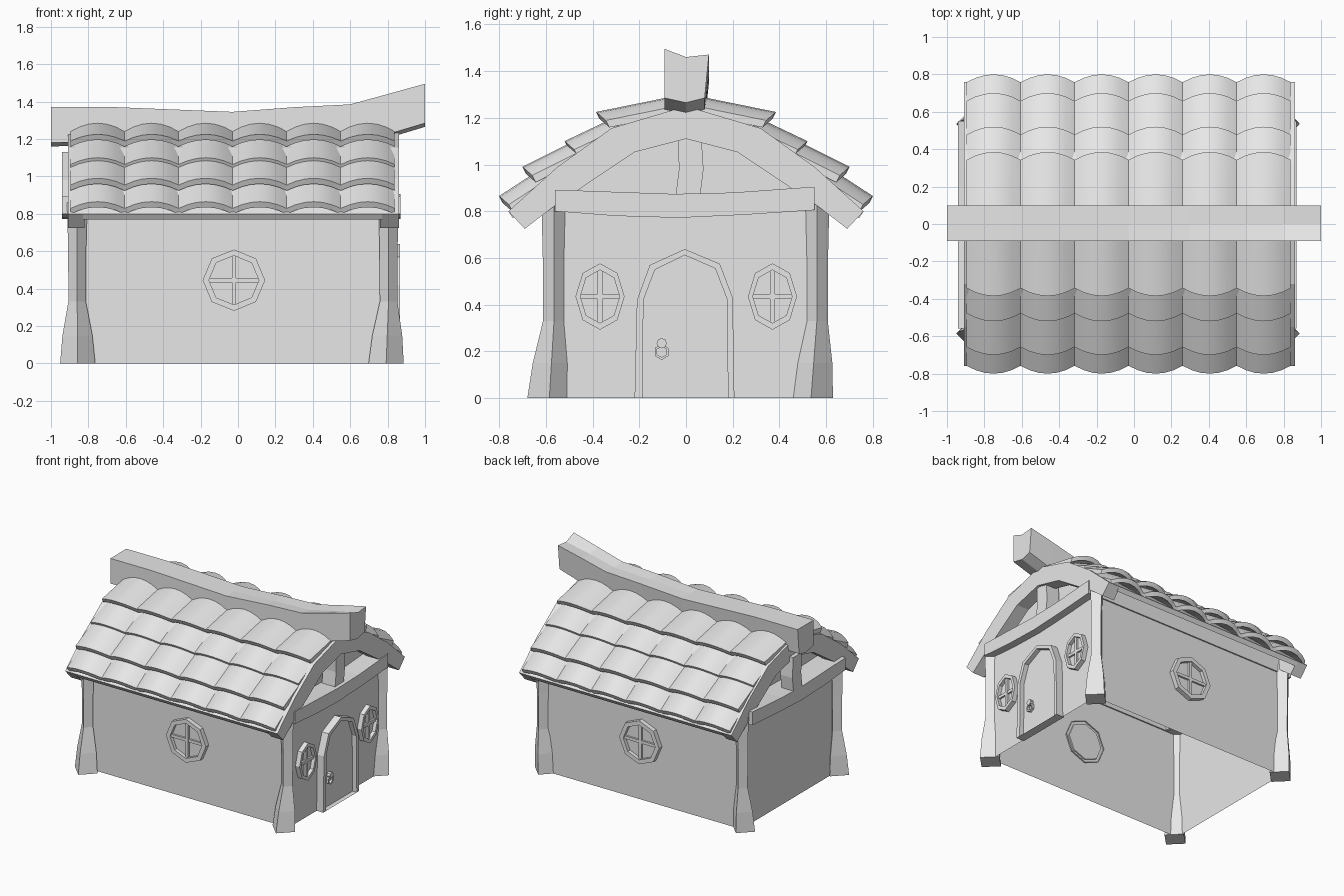
import bpy, bmesh, math

if "Cube" in bpy.data.objects:
    bpy.data.objects.remove(bpy.data.objects["Cube"])

GREY = (0.8, 0.8, 0.8, 1)
mat = bpy.data.materials.new("plain grey")
mat.use_nodes = True
mat.diffuse_color = GREY
mat.node_tree.nodes["Principled BSDF"].inputs["Base Color"].default_value = GREY


def loft(name, rings, caps=True, smooth=False):
    """Skin a series of equal closed rings."""
    bm = bmesh.new()
    rows = [[bm.verts.new(p) for p in ring] for ring in rings]
    n = len(rows[0])
    for a, b in zip(rows, rows[1:]):
        for i in range(n):
            j = (i + 1) % n
            bm.faces.new((a[i], a[j], b[j], b[i]))
    if caps:
        bm.faces.new(rows[0])
        bm.faces.new(rows[-1])
    bmesh.ops.recalc_face_normals(bm, faces=bm.faces)
    mesh = bpy.data.meshes.new(name)
    bm.to_mesh(mesh)
    bm.free()
    mesh.materials.append(mat)
    ob = bpy.data.objects.new(name, mesh)
    bpy.context.collection.objects.link(ob)
    if smooth:
        bpy.ops.object.select_all(action="DESELECT")
        ob.select_set(True)
        bpy.context.view_layer.objects.active = ob
        bpy.ops.object.shade_smooth_by_angle(angle=math.radians(32))
    return ob


def along_x(u, v, d):
    return (d, u, v)


def prism(name, pts, place, d0, d1):
    return loft(name, [[place(u, v, d) for u, v in pts] for d in (d0, d1)])


def frame(name, outer, inner, place, d0, d1):
    """Hollow surround: outer and inner outlines between two depths."""
    steps = ((outer, d0), (outer, d1), (inner, d1), (inner, d0))
    return loft(name, [[place(u, v, d) for u, v in pts] for pts, d in steps], caps=False)


def rect(u0, u1, v0, v1):
    return [(u0, v0), (u1, v0), (u1, v1), (u0, v1)]


def mirrored(half):
    """Complete an outline that starts on the centre line."""
    return half + [(-u, v) for u, v in reversed(half) if u > 0]


# Walls, open underneath
X0, X1, Y = -0.85, 0.81, 0.555
loft("walls", [[(X0, -Y, z), (X1, -Y, z), (X1, Y, z), (X0, Y, z)] for z in (0, 0.82)],
     caps=False)
gable = mirrored([(0, 1.22), (0.32, 1.12), (0.54, 0.97), (0.54, 0.8)])
for side, x in (("left", 0.71), ("right", -0.75)):
    prism(side + "_gable_wall", gable, along_x, x - 0.01, x + 0.01)
for side, y in (("front", -Y), ("back", Y)):
    prism(side + "_upper_wall", rect(y - 0.01, y + 0.01, 0.8, 0.96), along_x, -0.83, 0.77)

# Corner posts: turned square section with a flared foot
for px, tx, xname in ((-0.857, -0.86, "right"), (0.792, 0.805, "left")):
    for py, ty, yname in ((-0.585, -0.565, "front"), (0.535, 0.56, "back")):
        rings = []
        for z, r in ((0, 0.094), (0.15, 0.08), (0.33, 0.047), (0.6, 0.048), (0.86, 0.054)):
            t = min(z / 0.33, 1)
            cx, cy = px + (tx - px) * t, py + (ty - py) * t
            rings.append([(cx - r, cy, z), (cx, cy - r, z), (cx + r, cy, z), (cx, cy + r, z)])
        loft(f"{yname}_{xname}_post", rings)

# Curved barge boards, tie beams and king posts on both gables
outer = [(0, 1.25), (0.32, 1.155), (0.55, 0.99), (0.76, 0.8)]
inner = [(0, 1.11), (0.22, 1.053), (0.56, 0.825), (0.69, 0.725)]
arch = outer + inner[::-1] + [(-u, v) for u, v in inner[1:]] + [(-u, v) for u, v in outer[:0:-1]]
tie = [(-0.56, 0.8), (-0.3, 0.78), (-0.03, 0.772), (0.25, 0.785), (0.55, 0.805),
       (0.55, 0.905), (0.2, 0.88), (-0.05, 0.874), (-0.56, 0.892)]
king = [(-0.045, 0.86), (0.06, 0.86), (0.075, 0.98), (0.065, 1.13), (-0.035, 1.13), (-0.03, 0.98)]
for side, b0, b1, t0, t1 in (("left", 0.76, 0.86, 0.72, 0.868), ("right", -0.91, -0.82, -0.94, -0.76)):
    prism(side + "_barge_board", arch, along_x, b0, b1)
    prism(side + "_tie_beam", tie, along_x, t0, t1)
    prism(side + "_king_post", king, along_x, b0 - 0.03, b1 - 0.02)

# Roof deck under the tiles
deck = outer + [(u - 0.02, v - 0.03) for u, v in outer[:0:-1]] + [(0, 1.22)]
for side, s in (("front", -1), ("back", 1)):
    prism(side + "_roof_deck", [(s * u, v) for u, v in deck], along_x, -0.83, 0.77)

# Four courses of scalloped tiles on each slope: lower edge, upper edge
courses = [((0.80, 0.865), (0.60, 0.995)), ((0.70, 0.99), (0.45, 1.115)),
           ((0.52, 1.1), (0.32, 1.195)), ((0.385, 1.225), (0.04, 1.295))]
SCALLOPS, SEG = 6, 6
TX0, TX1 = -0.895, 0.838
for side, s in (("front", -1), ("back", 1)):
    for k, (lo, hi) in enumerate(courses):
        rings = []
        for i in range(SCALLOPS * SEG + 1):
            x = TX0 + (TX1 - TX0) * i / (SCALLOPS * SEG)
            drop = (2 * (i % SEG) / SEG - 1) ** 2
            dy, dz = -0.042 * drop, -0.036 * drop
            pts = [lo, hi, (hi[0] - 0.012, hi[1] - 0.03), (lo[0] - 0.015, lo[1] - 0.03)]
            rings.append([(x, s * (u + dy), v + dz) for u, v in pts])
        loft(f"{side}_tile_course_{k + 1}", rings, smooth=True)

# Sagging ridge beam with an upswept end: x, top, top centre, bottom
ridge = [(-1, 1.37, 1.37, 1.18), (-0.65, 1.37, 1.37, 1.19), (-0.03, 1.345, 1.345, 1.19),
         (0.3, 1.37, 1.362, 1.2), (0.6, 1.385, 1.375, 1.2), (0.8, 1.44, 1.42, 1.225),
         (1, 1.495, 1.46, 1.285)]
loft("ridge_beam", [[(x, -0.092, t), (x, 0, c), (x, 0.098, t - (t - c) * 0.7),
                     (x, 0.08, b), (x, 0, b - 0.02), (x, -0.092, b)] for x, t, c, b in ridge])


# Eight-sided windows with a cross of glazing bars
def window(name, u, v, ru, rv, place):
    def octagon(k):
        return [(u + k * ru * math.sin(i * math.pi / 4), v + k * rv * math.cos(i * math.pi / 4))
                for i in range(8)]
    frame(name + "_frame", octagon(1), octagon(0.8), place, -0.01, 0.035)
    prism(name + "_pane", octagon(0.85), place, -0.01, 0.008)
    w = 0.011
    prism(name + "_upright", rect(u - w, u + w, v - rv * 0.8, v + rv * 0.8), place, 0, 0.024)
    prism(name + "_crossbar", rect(u - ru * 0.8, u + ru * 0.8, v - w, v + w), place, 0, 0.022)


def on_front(u, v, d):
    return (u, -Y - d, v)


def on_back(u, v, d):
    return (u, Y + d, v)


def on_left(u, v, d):
    return (X1 + d, u, v)


window("front_window", -0.022, 0.445, 0.167, 0.164, on_front)
window("back_window", -0.022, 0.445, 0.167, 0.164, on_back)
window("left_front_window", -0.368, 0.435, 0.105, 0.142, on_left)
window("left_back_window", 0.37, 0.435, 0.105, 0.142, on_left)

# Arched door, surround and knocker
door_out = [(-0.22, 0), (-0.21, 0.42), (-0.155, 0.57), (-0.005, 0.638),
            (0.145, 0.575), (0.2, 0.43), (0.207, 0)]
door_in = [(-0.187, 0), (-0.182, 0.42), (-0.133, 0.55), (-0.005, 0.612),
           (0.125, 0.555), (0.175, 0.425), (0.18, 0)]
frame("door_surround", door_out, door_in, on_left, -0.01, 0.055)
prism("door", door_in, on_left, -0.005, 0.02)


def circle(v, r, n):
    return [(-0.104 + r * math.sin(2 * math.pi * i / n), v + r * math.cos(2 * math.pi * i / n))
            for i in range(n)]


prism("knocker_boss", circle(0.235, 0.022, 8), on_left, 0.015, 0.045)
frame("knocker_ring", circle(0.198, 0.034, 6), circle(0.198, 0.023, 6), on_left, 0.02, 0.038)
